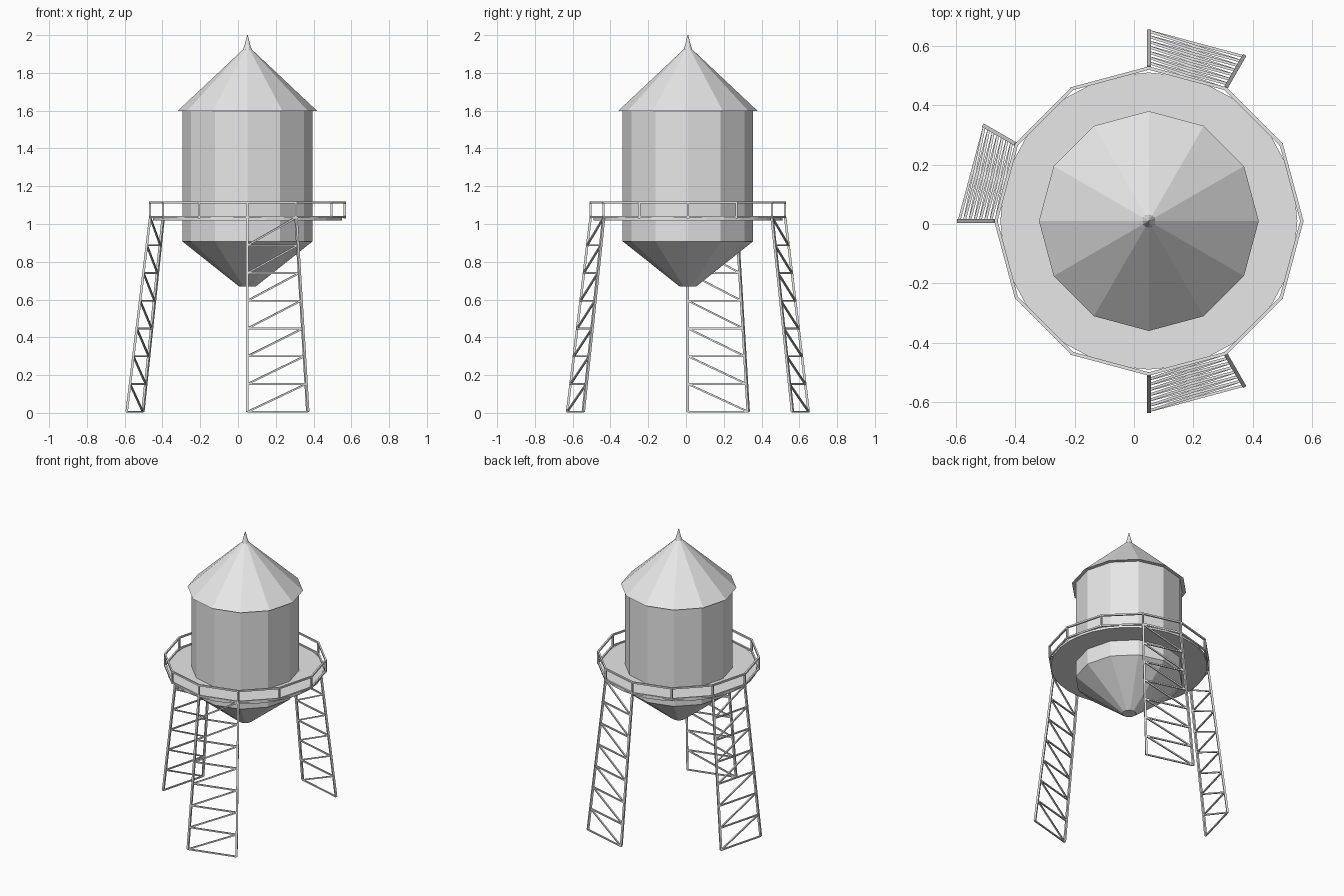
import bpy, bmesh
from math import cos, sin, radians
from mathutils import Vector, Matrix

cube = bpy.data.objects.get("Cube")
if cube:
    bpy.data.objects.remove(cube, do_unlink=True)

CX, CY = 0.05, 0.01          # tower axis
RAIL_R = 0.515               # railing and leg-top radius
SIDES = 12

steel = bpy.data.materials.new("light_grey_steel")
steel.use_nodes = True
grey = (0.8, 0.8, 0.8, 1)
steel.diffuse_color = grey
steel.node_tree.nodes["Principled BSDF"].inputs["Base Color"].default_value = grey


def add_object(name, bm):
    bmesh.ops.recalc_face_normals(bm, faces=bm.faces)
    mesh = bpy.data.meshes.new(name)
    bm.to_mesh(mesh)
    bm.free()
    mesh.materials.append(steel)
    obj = bpy.data.objects.new(name, mesh)
    bpy.context.collection.objects.link(obj)
    return obj


def polar(angle, radius, z):
    a = radians(angle)
    return Vector((CX + radius * cos(a), CY + radius * sin(a), z))


def lathe(name, profile, sides):
    """Closed faceted solid from (radius, height) pairs."""
    bm = bmesh.new()
    rings = [[bm.verts.new(polar(360 * i / sides, r, z)) for i in range(sides)]
             for r, z in profile]
    for low, high in zip(rings, rings[1:]):
        for i in range(sides):
            j = (i + 1) % sides
            bm.faces.new((low[i], low[j], high[j], high[i]))
    bm.faces.new(rings[0][::-1])
    bm.faces.new(rings[-1])
    return add_object(name, bm)


def bar(bm, a, b, width):
    """Square bar between two points."""
    d = b - a
    turn = d.to_track_quat('Z', 'Y').to_matrix().to_4x4()
    size = Matrix.Diagonal((width, width, d.length, 1))
    bmesh.ops.create_cube(bm, size=1, matrix=Matrix.Translation((a + b) / 2) @ turn @ size)


# Tank, roof and walkway
lathe("tank", [(0.045, 0.67), (0.345, 0.908), (0.345, 1.6)], SIDES)
lathe("roof", [(0.37, 1.598), (0.022, 1.925), (0.013, 1.955), (0.002, 2.0)], SIDES)
lathe("walkway", [(0.5, 1.018), (0.5, 1.036)], 32)

# Railing: two hoops and a post at each corner
bm = bmesh.new()
for i in range(SIDES):
    a, b = 30 * i, 30 * (i + 1)
    for z in (1.038, 1.114):
        bar(bm, polar(a, RAIL_R, z), polar(b, RAIL_R, z), 0.011)
    bar(bm, polar(a, RAIL_R, 1.03), polar(a, RAIL_R, 1.119), 0.011)
add_object("railing", bm)


# Legs: flat lattice panels that lean outward
def leg(name, low_side, high_side, bays=7):
    middle = radians((low_side + high_side) / 2)
    out = Vector((cos(middle), sin(middle), 0))
    along = polar(high_side, 1, 0) - polar(low_side, 1, 0)
    along.normalize()

    def side(angle, sign):
        top = polar(angle, RAIL_R, 1.035)
        foot = top + out * 0.12 + along * sign * 0.032
        foot.z = 0.006
        return [foot.lerp(top, i / bays) for i in range(bays + 1)]

    left, right = side(low_side, -1), side(high_side, 1)
    bm = bmesh.new()
    for chain in (left, right):
        bar(bm, chain[0], chain[-1], 0.013)
    for i in range(bays + 1):
        bar(bm, left[i], right[i], 0.009)
        if i < bays:
            bar(bm, left[i], right[i + 1], 0.009)
    add_object(name, bm)


leg("front_leg", -90, -60)
leg("back_leg", 90, 60)
leg("right_leg", 150, 180)
